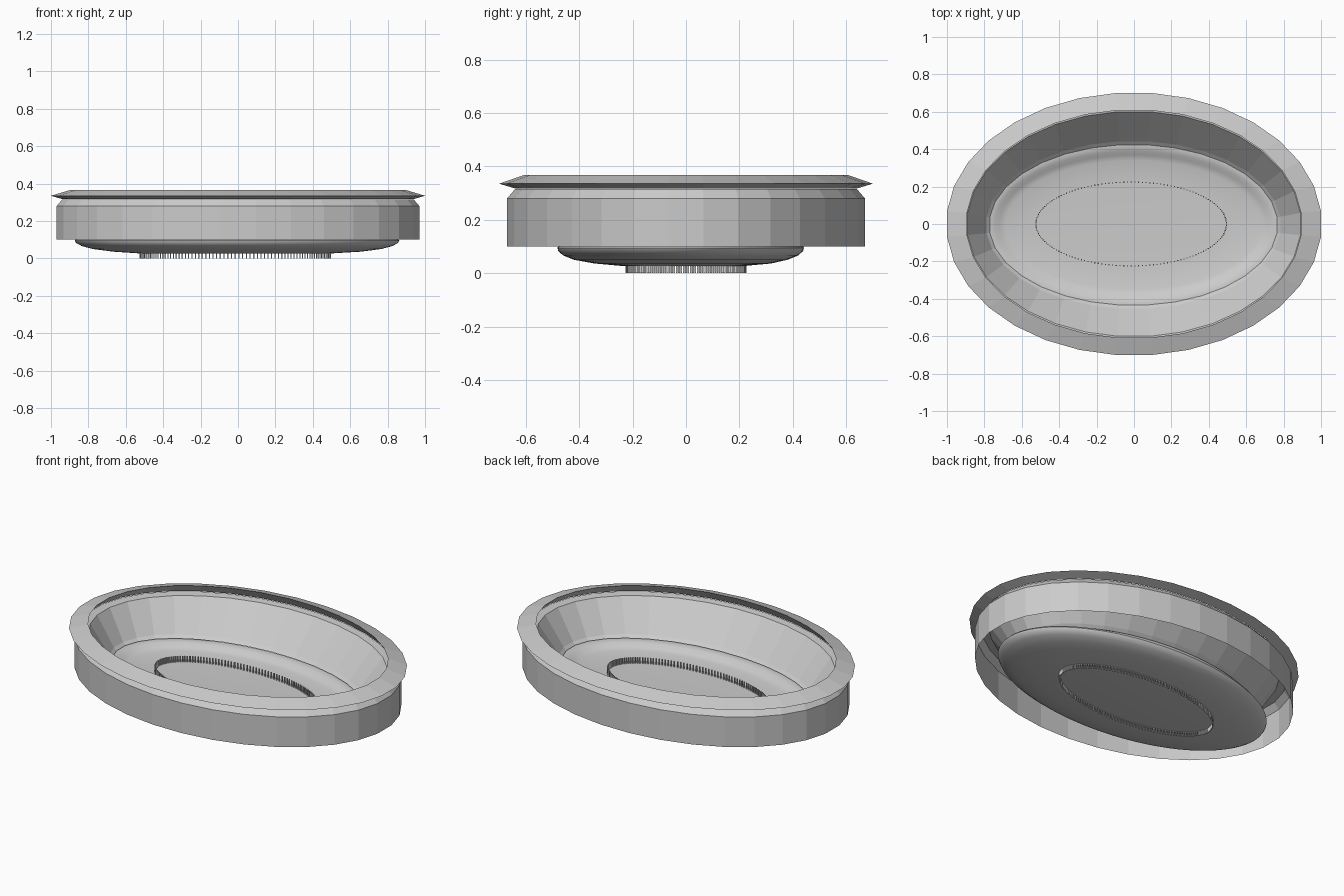
import bpy, math

if "Cube" in bpy.data.objects:
    bpy.data.objects.remove(bpy.data.objects["Cube"])


def make(name, verts, faces):
    me = bpy.data.meshes.new(name)
    me.from_pydata(verts, [], faces)
    me.update()
    ob = bpy.data.objects.new(name, me)
    bpy.context.collection.objects.link(ob)
    return ob


def loft(name, rings, n, half=False, caps=False, smooth=False, closed=False):
    """Skin oval rings given as (x radius, y radius, z, centre x, centre y)."""
    off = 0.5 if half else 0.0
    k = 1 / math.cos(math.pi / n) if half else 1.0   # keep flat-to-flat size
    verts, faces = [], []
    for rx, ry, z, cx, cy in rings:
        for i in range(n):
            a = 2 * math.pi * (i + off) / n
            verts.append((cx + rx * k * math.cos(a), cy + ry * k * math.sin(a), z))
    m = len(rings)
    for r in range(m if closed else m - 1):
        s = (r + 1) % m
        for i in range(n):
            j = (i + 1) % n
            faces.append((r * n + i, r * n + j, s * n + j, s * n + i))
    if caps:
        faces.append(tuple(reversed(range(n))))
        faces.append(tuple((m - 1) * n + i for i in range(n)))
    ob = make(name, verts, faces)
    if smooth:
        bpy.ops.object.select_all(action='DESELECT')
        ob.select_set(True)
        bpy.context.view_layer.objects.active = ob
        bpy.ops.object.shade_smooth_by_angle(angle=math.radians(40))
    return ob


# Faceted outer skirt, folded over the shoulder into the sloping inner wall
loft("tub_body", [
    (0.97, 0.67, 0.10, 0, 0),
    (0.97, 0.67, 0.28, 0, 0),
    (0.94, 0.64, 0.315, 0, 0),
    (0.89, 0.60, 0.31, 0, 0),
    (0.785, 0.447, 0.138, -0.003, -0.005),
    (0.768, 0.428, 0.122, -0.003, -0.005),
], 32, half=True)

# Sharp overhanging lip with a triangular section, undercut on the inside
loft("rim", [
    (0.94, 0.64, 0.317, 0, 0),
    (1.0, 0.70, 0.335, 0, 0),
    (0.893, 0.608, 0.367, 0, 0),
], 32, half=True, closed=True)

# Thick rounded basin: outer shell, edge tucked under the wall, inner floor
X, Y = -0.005, -0.02
loft("basin", [
    (0.50, 0.22, 0.026, -0.015, -0.01),
    (0.66, 0.33, 0.036, X, -0.012),
    (0.77, 0.40, 0.050, X, Y),
    (0.83, 0.44, 0.066, X, Y),
    (0.86, 0.458, 0.082, X, Y),
    (0.868, 0.462, 0.095, X, Y),
    (0.855, 0.455, 0.107, X, Y),
    (0.80, 0.445, 0.115, X, -0.01),
    (0.765, 0.422, 0.115, X, -0.005),
    (0.74, 0.395, 0.110, X, -0.005),
    (0.715, 0.375, 0.095, X, -0.005),
    (0.68, 0.345, 0.086, X, -0.005),
    (0.50, 0.22, 0.080, -0.015, 0),
], 96, smooth=True, caps=True)

# Oval ring of fine pegs passing through the basin floor
verts, faces = [], []
N, h = 160, 0.003
for p in range(N):
    a = 2 * math.pi * p / N
    x, y = -0.015 + 0.509 * math.cos(a), 0.224 * math.sin(a)
    b = len(verts)
    for z in (0.0, 0.115):
        verts += [(x - h, y - h, z), (x + h, y - h, z), (x + h, y + h, z), (x - h, y + h, z)]
    faces += [(b + 3, b + 2, b + 1, b), (b + 4, b + 5, b + 6, b + 7)]
    faces += [(b + i, b + (i + 1) % 4, b + 4 + (i + 1) % 4, b + 4 + i) for i in range(4)]
make("peg_ring", verts, faces)
